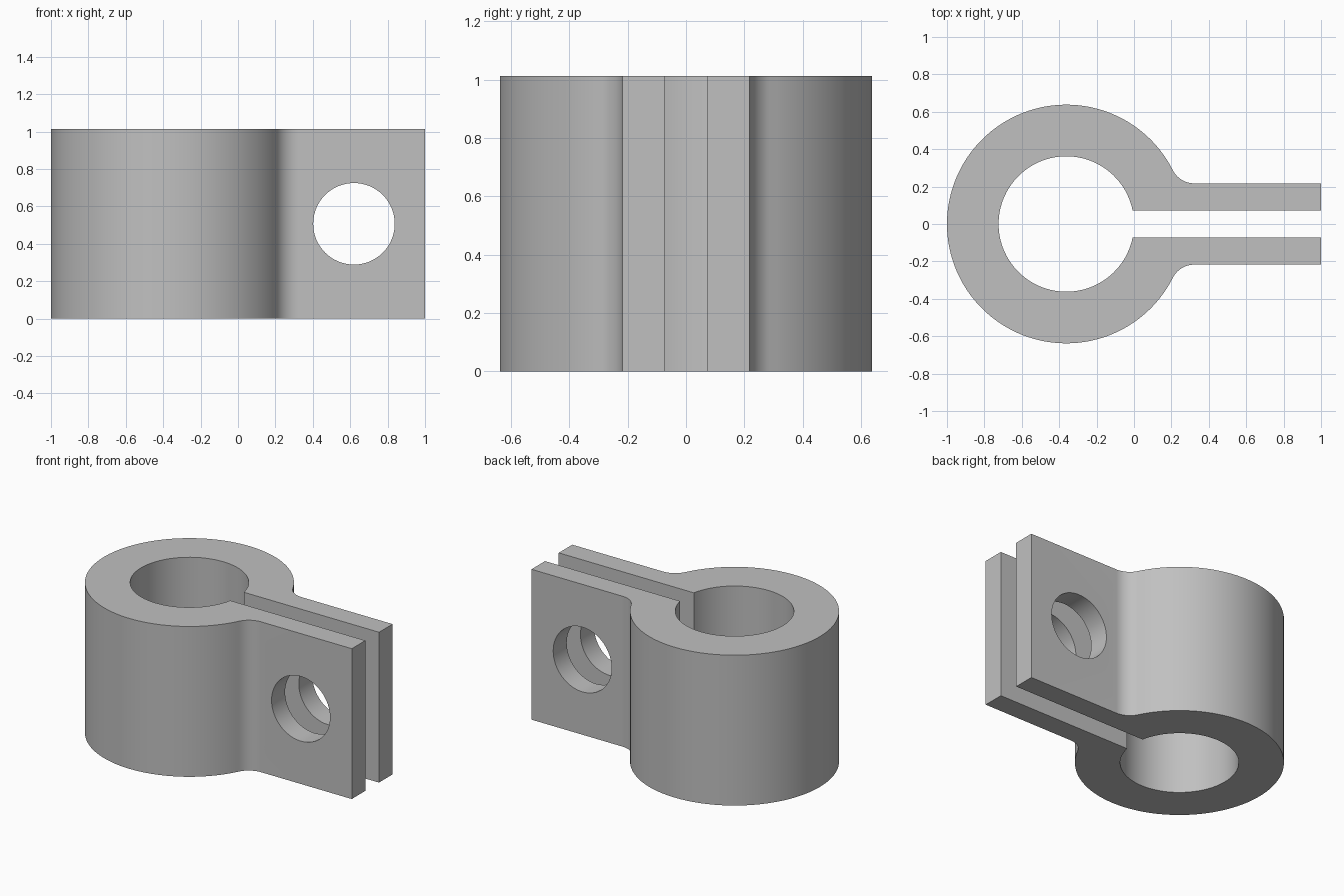
import bpy, bmesh
from math import sin, cos, asin, pi, sqrt, radians
from mathutils import Matrix

if "Cube" in bpy.data.objects:
    bpy.data.objects.remove(bpy.data.objects["Cube"], do_unlink=True)

HEIGHT = 1.013
RING_X, OUTER, BORE = -0.362, 0.638, 0.362
SLOT, TAB, TAB_END = 0.073, 0.217, 1.0      # half slot, half width over tabs
FILLET = 0.13
HOLE_X, HOLE_R = 0.62, 0.218

metal = bpy.data.materials.new("plain grey")
metal.use_nodes = True
grey = (0.53, 0.53, 0.53, 1)
metal.diffuse_color = grey
metal.node_tree.nodes["Principled BSDF"].inputs["Base Color"].default_value = grey


def arc(cx, cy, r, a0, a1, n):
    return [(cx + r * cos(a0 + (a1 - a0) * i / n),
             cy + r * sin(a0 + (a1 - a0) * i / n)) for i in range(n + 1)]


def make_object(name, bm):
    bmesh.ops.recalc_face_normals(bm, faces=bm.faces)
    mesh = bpy.data.meshes.new(name)
    bm.to_mesh(mesh)
    bm.free()
    mesh.materials.append(metal)
    obj = bpy.data.objects.new(name, mesh)
    bpy.context.collection.objects.link(obj)
    return obj


# Back half of the outline: bore, slot wall, tab, fillet, outer ring
fillet_y = TAB + FILLET
fillet_dx = sqrt((OUTER + FILLET) ** 2 - fillet_y ** 2)
join = asin(fillet_y / (OUTER + FILLET))
half = arc(RING_X, 0, BORE, pi, asin(SLOT / BORE), 48)
half += [(TAB_END, SLOT), (TAB_END, TAB)]
half += arc(RING_X + fillet_dx, fillet_y, FILLET, -pi / 2, join - pi, 12)
half += arc(RING_X, 0, OUTER, join, pi, 64)[1:]

# Clamp body: both halves extruded upward and joined at the ring
bm = bmesh.new()
for side in (1, -1):
    face = bm.faces.new([bm.verts.new((x, side * y, 0)) for x, y in half])
    grown = bmesh.ops.extrude_face_region(bm, geom=[face], use_keep_orig=True)
    top = [v for v in grown["geom"] if isinstance(v, bmesh.types.BMVert)]
    bmesh.ops.translate(bm, verts=top, vec=(0, 0, HEIGHT))
# Drop the walls on the joint plane before welding the halves
inner = [f for f in bm.faces if all(abs(v.co.y) < 1e-5 for v in f.verts)]
bmesh.ops.delete(bm, geom=inner, context="FACES")
bmesh.ops.remove_doubles(bm, verts=bm.verts, dist=1e-5)
clamp = make_object("clamp_body", bm)

# Bolt hole through both tabs
bm = bmesh.new()
bmesh.ops.create_cone(bm, cap_ends=True, segments=64, radius1=HOLE_R,
                      radius2=HOLE_R, depth=1,
                      matrix=Matrix.Translation((HOLE_X, 0, HEIGHT / 2))
                      @ Matrix.Rotation(pi / 2, 4, "X"))
cutter = make_object("bolt_hole_cutter", bm)
cutter.hide_render = True

cut = clamp.modifiers.new("bolt_hole", "BOOLEAN")
cut.operation = "DIFFERENCE"
cut.solver = "EXACT"
cut.object = cutter
bpy.ops.object.select_all(action="DESELECT")
clamp.select_set(True)
bpy.context.view_layer.objects.active = clamp
bpy.ops.object.modifier_apply(modifier=cut.name)
bpy.data.objects.remove(cutter, do_unlink=True)
bpy.ops.object.shade_smooth_by_angle(angle=radians(30))
